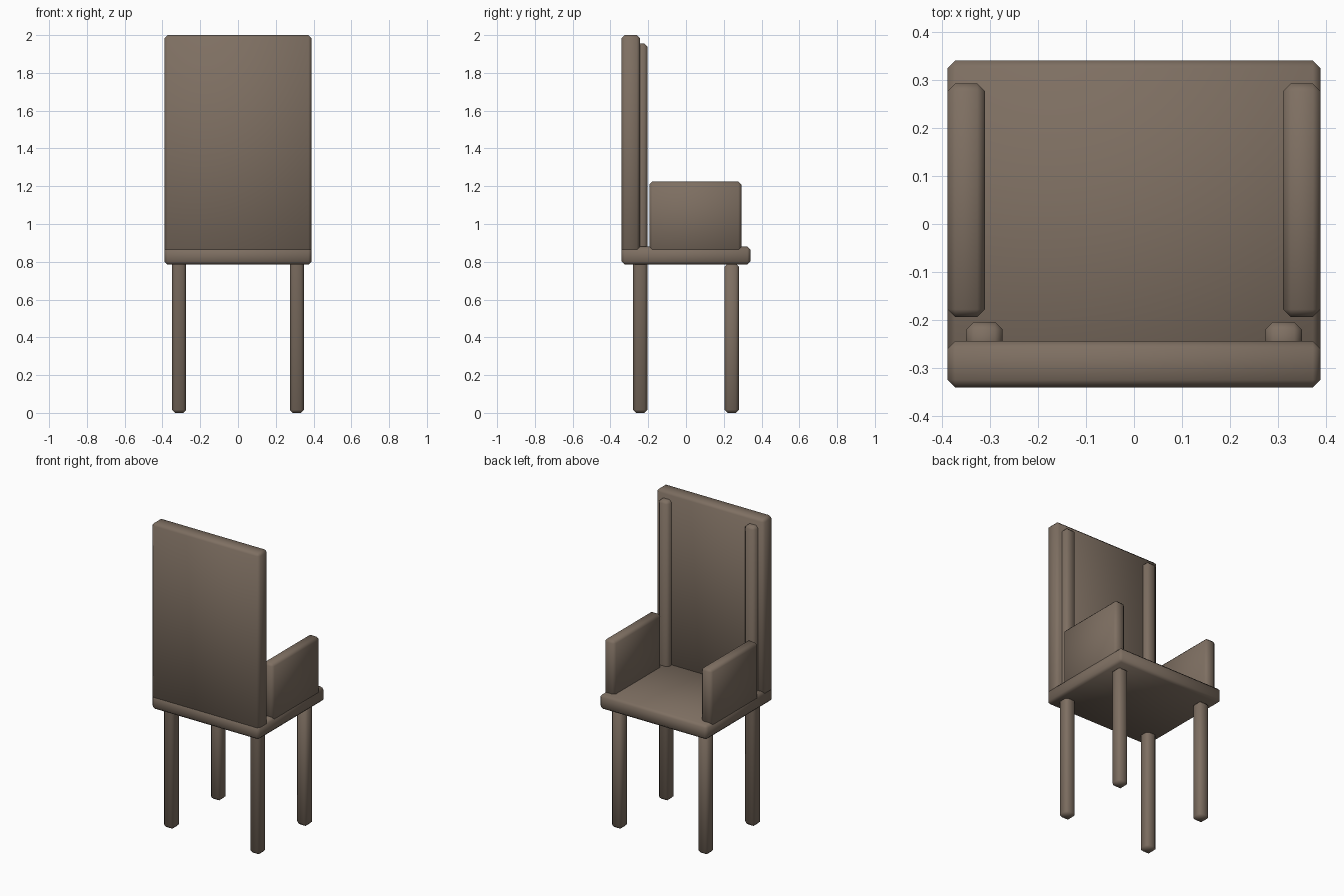
import bpy

if "Cube" in bpy.data.objects:
    bpy.data.objects.remove(bpy.data.objects["Cube"])

wood = bpy.data.materials.new("brown wood")
wood.diffuse_color = (0.21, 0.16, 0.122, 1)
wood.use_nodes = True
wood.node_tree.nodes["Principled BSDF"].inputs["Base Color"].default_value = wood.diffuse_color


def box(name, x, y, z, bevel=0.016):
    """Chamfered, smooth-shaded box from its (min, max) range on each axis."""
    bpy.ops.mesh.primitive_cube_add(size=1)
    ob = bpy.context.object
    ob.name = name
    ranges = (x, y, z)
    for v in ob.data.vertices:
        v.co = [r[0] if c < 0 else r[1] for c, r in zip(v.co, ranges)]
    ob.data.materials.append(wood)
    bpy.ops.object.shade_smooth()
    mod = ob.modifiers.new("chamfer", 'BEVEL')
    mod.width = bevel
    mod.segments = 1
    return ob


def pair(name, x, y, z):
    """The same box on the left and right sides."""
    box(name + "_right", x, y, z)
    box(name + "_left", (-x[1], -x[0]), y, z)


# Seat slab and tall back panel
box("seat", (-0.389, 0.389), (-0.341, 0.341), (0.785, 0.88))
box("back_panel", (-0.389, 0.389), (-0.341, -0.244), (0.85, 2.0))

# Short legs, and long posts that run up along the back panel
pair("short_leg", (0.274, 0.35), (0.204, 0.28), (0.0, 0.79))
pair("back_post", (0.274, 0.35), (-0.28, -0.204), (0.0, 1.955))

# Solid armrests
pair("armrest", (0.311, 0.389), (-0.194, 0.293), (0.85, 1.225))
